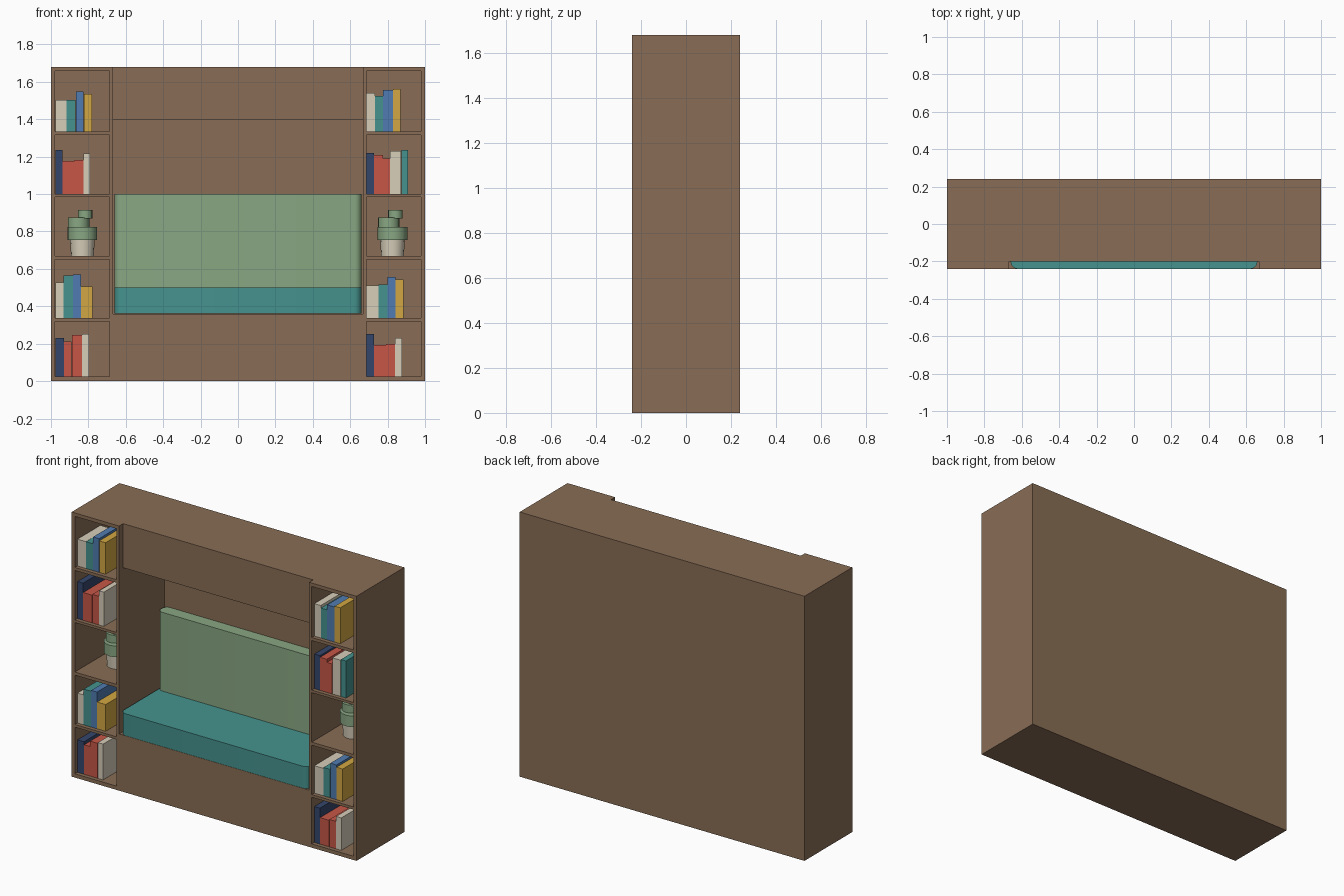
import bpy, bmesh, math

if "Cube" in bpy.data.objects:
    bpy.data.objects.remove(bpy.data.objects["Cube"])


def material(name, rgb):
    m = bpy.data.materials.new(name)
    m.diffuse_color = (*rgb, 1)
    m.use_nodes = True
    m.node_tree.nodes["Principled BSDF"].inputs["Base Color"].default_value = m.diffuse_color
    return m


wood = material("brown wood", (0.25, 0.155, 0.092))
teal = material("teal fabric", (0.06, 0.29, 0.27))
green = material("sage green", (0.25, 0.385, 0.225))
cream = material("cream", (0.68, 0.62, 0.49))
blue = material("blue", (0.08, 0.20, 0.44))
yellow = material("mustard yellow", (0.65, 0.39, 0.056))
red = material("brick red", (0.57, 0.093, 0.063))
navy = material("navy", (0.034, 0.06, 0.15))


def add_mesh(name, bm, mat):
    me = bpy.data.meshes.new(name)
    bm.to_mesh(me)
    bm.free()
    ob = bpy.data.objects.new(name, me)
    bpy.context.collection.objects.link(ob)
    if mat:
        me.materials.append(mat)
    return ob


def activate(ob):
    bpy.ops.object.select_all(action='DESELECT')
    ob.select_set(True)
    bpy.context.view_layer.objects.active = ob


def box(name, x0, x1, y0, y1, z0, z1, mat=None, round_corners=0):
    """Box from its limits, optionally with rounded upright edges."""
    bm = bmesh.new()
    bmesh.ops.create_cube(bm, size=1)
    for v in bm.verts:
        v.co = ((x0, x1)[v.co.x > 0], (y0, y1)[v.co.y > 0], (z0, z1)[v.co.z > 0])
    if round_corners:
        upright = [e for e in bm.edges
                   if abs(e.verts[0].co.z - e.verts[1].co.z) > 1e-4]
        bmesh.ops.bevel(bm, geom=upright, offset=round_corners, segments=5,
                        profile=0.5, affect='EDGES')
    ob = add_mesh(name, bm, mat)
    if round_corners:
        activate(ob)
        bpy.ops.object.shade_smooth_by_angle(angle=math.radians(35))
    return ob


def cylinder(name, x, y, z0, z1, r, mat, r_top=None, sides=16):
    bm = bmesh.new()
    bmesh.ops.create_cone(bm, cap_ends=True, segments=sides, radius1=r,
                          radius2=r_top or r, depth=z1 - z0)
    ob = add_mesh(name, bm, mat)
    ob.location = (x, y, (z0 + z1) / 2)
    activate(ob)
    bpy.ops.object.shade_smooth_by_angle(angle=math.radians(35))
    return ob


def carve(target, *limits):
    """Cut a box-shaped opening out of the target."""
    cutter = box("cutter", *limits)
    cutter.hide_render = True
    mod = target.modifiers.new("opening", 'BOOLEAN')
    mod.operation = 'DIFFERENCE'
    mod.solver = 'EXACT'
    mod.object = cutter
    activate(target)
    bpy.ops.object.modifier_apply(modifier=mod.name)
    bpy.data.objects.remove(cutter)


BACK = 0.215
ROWS = [(0.024, 0.32), (0.337, 0.65), (0.67, 0.984), (1.0, 1.315), (1.334, 1.658)]

# Cabinet frame: shelf towers, bench base, header and back panel
frame = box("cabinet_frame", -1, 1, -0.24, 0.24, 0, 1.68, wood)
carve(frame, -0.667, 0.667, -0.4, BACK, 0.36, 1.4)      # seating alcove
carve(frame, -0.667, 0.667, -0.4, -0.2, 1.3, 1.8)       # header set back
for z0, z1 in ROWS:
    carve(frame, -0.978, -0.686, -0.4, BACK, z0, z1)
    carve(frame, 0.686, 0.978, -0.4, BACK, z0, z1)

# Cushions
box("seat_cushion", -0.66, 0.66, -0.24, BACK - 0.001, 0.361, 0.5, teal, 0.04)
box("back_cushion", -0.66, 0.66, 0.135, BACK - 0.001, 0.5, 1.0, green, 0.035)

# Books: (side, row) -> colour, width and height in hundredths
books = {
    (-1, 4): [(cream, 6, 17), (teal, 5, 17), (blue, 4.3, 21.4), (yellow, 4.5, 20)],
    (-1, 3): [(navy, 4, 23.5), (red, 6.4, 17.6), (red, 4.8, 18.2), (cream, 3.4, 21.7)],
    (-1, 1): [(cream, 4.4, 19), (teal, 5.2, 22.7), (blue, 4.2, 23.3), (yellow, 6.1, 17)],
    (-1, 0): [(navy, 4.7, 20.6), (red, 4.2, 18.7), (red, 5.4, 22.2), (cream, 3.8, 22.7)],
    (1, 4): [(cream, 4.6, 20.6), (teal, 4.3, 19), (blue, 5.4, 22.2), (yellow, 4, 22.8)],
    (1, 3): [(navy, 4, 22), (red, 4.8, 21), (red, 3.8, 19), (cream, 6, 23), (teal, 3.7, 23.5)],
    (1, 1): [(cream, 6.4, 17.4), (teal, 4.8, 18), (blue, 4.4, 22), (yellow, 4.4, 20.6)],
    (1, 0): [(navy, 4, 22.8), (red, 6.5, 16.8), (red, 4.8, 17.4), (cream, 3.7, 20.6)],
}
for (side, row), shelf in books.items():
    x = -0.977 if side < 0 else 0.687
    for mat, w, h in shelf:
        z = ROWS[row][0]
        box("book", x, x + w / 100 - 0.001, -0.215, 0.015, z, z + h / 100, mat)
        x += w / 100

# Potted plants on the middle shelves
for x in (-0.832, 0.826):
    z = ROWS[2][0]
    cylinder("plant_pot", x, -0.02, z, z + 0.09, 0.061, cream, 0.066)
    cylinder("plant_lower_leaves", x, -0.02, z + 0.085, z + 0.155, 0.079, green)
    cylinder("plant_middle_leaves", x - 0.02, -0.01, z + 0.15, z + 0.205, 0.058, green)
    cylinder("plant_top_leaves", x + 0.015, -0.02, z + 0.2, z + 0.245, 0.038, green)
